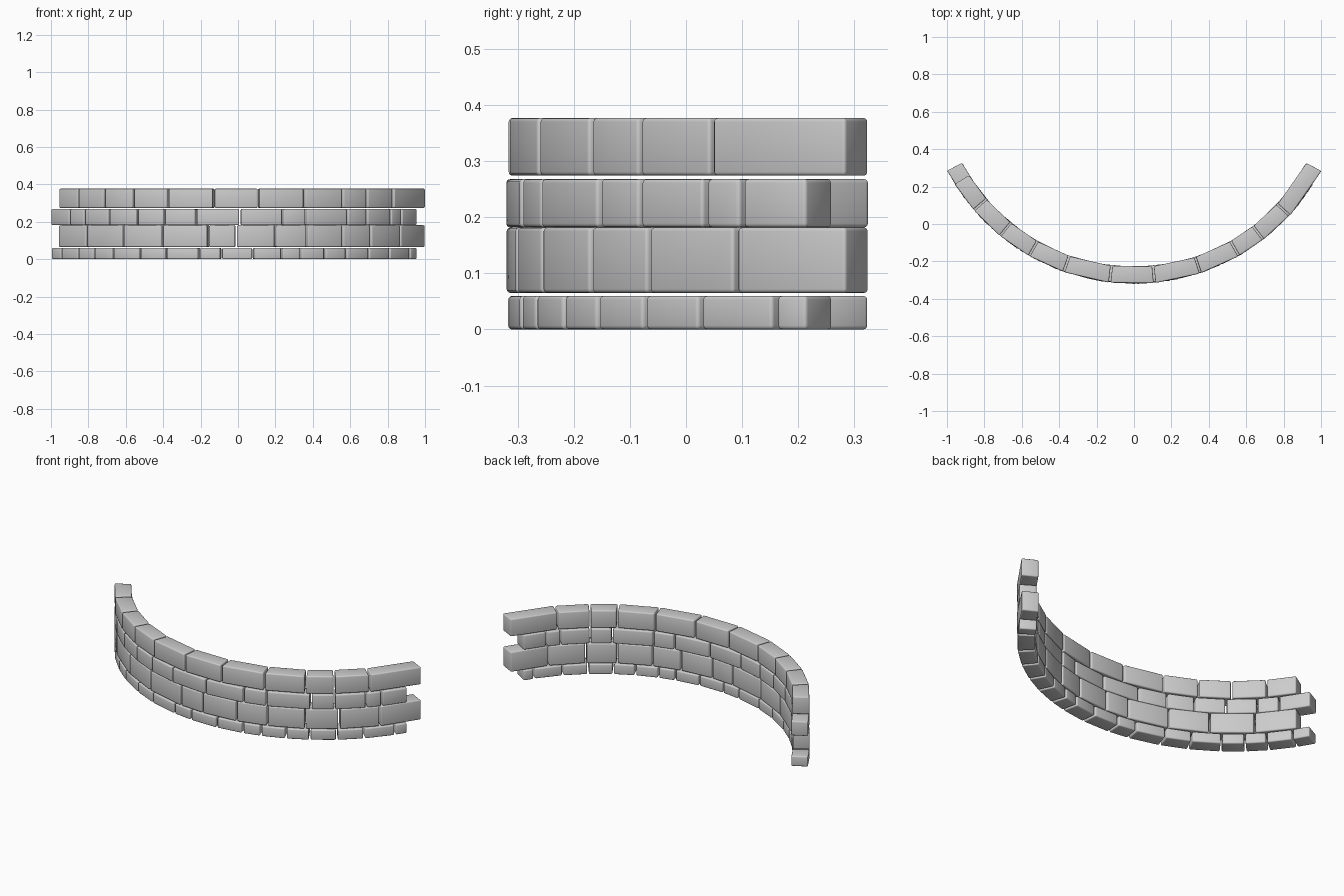
import bpy, bmesh, math

if "Cube" in bpy.data.objects:
    bpy.data.objects.remove(bpy.data.objects["Cube"])

R_OUT, R_IN, CY = 1.127, 1.037, 0.809   # wall arc, centre on the y axis
GAP = 0.010                              # joint between neighbouring bricks

# each course: bottom z, top z, brick joints as x on the outer face
COURSES = [
    (0.000, 0.060, [-.997, -.945, -.855, -.77, -.67, -.525, -.385, -.21, -.09, .08,
                    .235, .335, .465, .58, .70, .81, .92, .957]),
    (0.065, 0.182, [-.957, -.81, -.615, -.405, -.16, -.01, .20, .37, .56, .71, .867, .998]),
    (0.182, 0.268, [-.998, -.90, -.82, -.69, -.54, -.395, -.225, .01, .24, .365, .585,
                    .69, .818, .875, .957]),
    (0.274, 0.377, [-.957, -.855, -.715, -.56, -.375, -.13, .11, .355, .56, .69, .83, .998]),
]


def brick(name, a0, a1, z0, z1):
    """Straight wedge brick between two angles of the arc, edges rounded."""
    bm = bmesh.new()
    # half the sagitta is added so the flat brick straddles the arc
    s = (1 - math.cos((a1 - a0) / 2)) * 0.5
    rings = []
    for z in (z0, z1):
        rings.append([bm.verts.new((r * math.sin(a), CY - r * math.cos(a), z))
                      for r, a in ((R_OUT * (1 + s), a0), (R_OUT * (1 + s), a1),
                                   (R_IN * (1 + s), a1), (R_IN * (1 + s), a0))])
    bm.faces.new(rings[0][::-1])
    bm.faces.new(rings[1])
    for i in range(4):
        j = (i + 1) % 4
        bm.faces.new((rings[0][i], rings[0][j], rings[1][j], rings[1][i]))
    bmesh.ops.recalc_face_normals(bm, faces=bm.faces)
    bmesh.ops.bevel(bm, geom=bm.edges[:], offset=0.007, segments=3,
                    profile=0.5, affect='EDGES')
    for f in bm.faces:
        f.smooth = True
    me = bpy.data.meshes.new(name)
    bm.to_mesh(me)
    bm.free()
    me.set_sharp_from_angle(angle=math.radians(35))
    ob = bpy.data.objects.new(name, me)
    bpy.context.collection.objects.link(ob)


# lay the four courses
for c, (z0, z1, joints) in enumerate(COURSES):
    angles = [math.asin(x / R_OUT) for x in joints]
    half = GAP / 2 / R_OUT
    last = len(angles) - 2
    for i in range(last + 1):
        a0 = angles[i] + (half if i > 0 else 0)
        a1 = angles[i + 1] - (half if i < last else 0)
        brick(f"course_{c + 1}_brick_{i + 1}", a0, a1, z0, z1)
